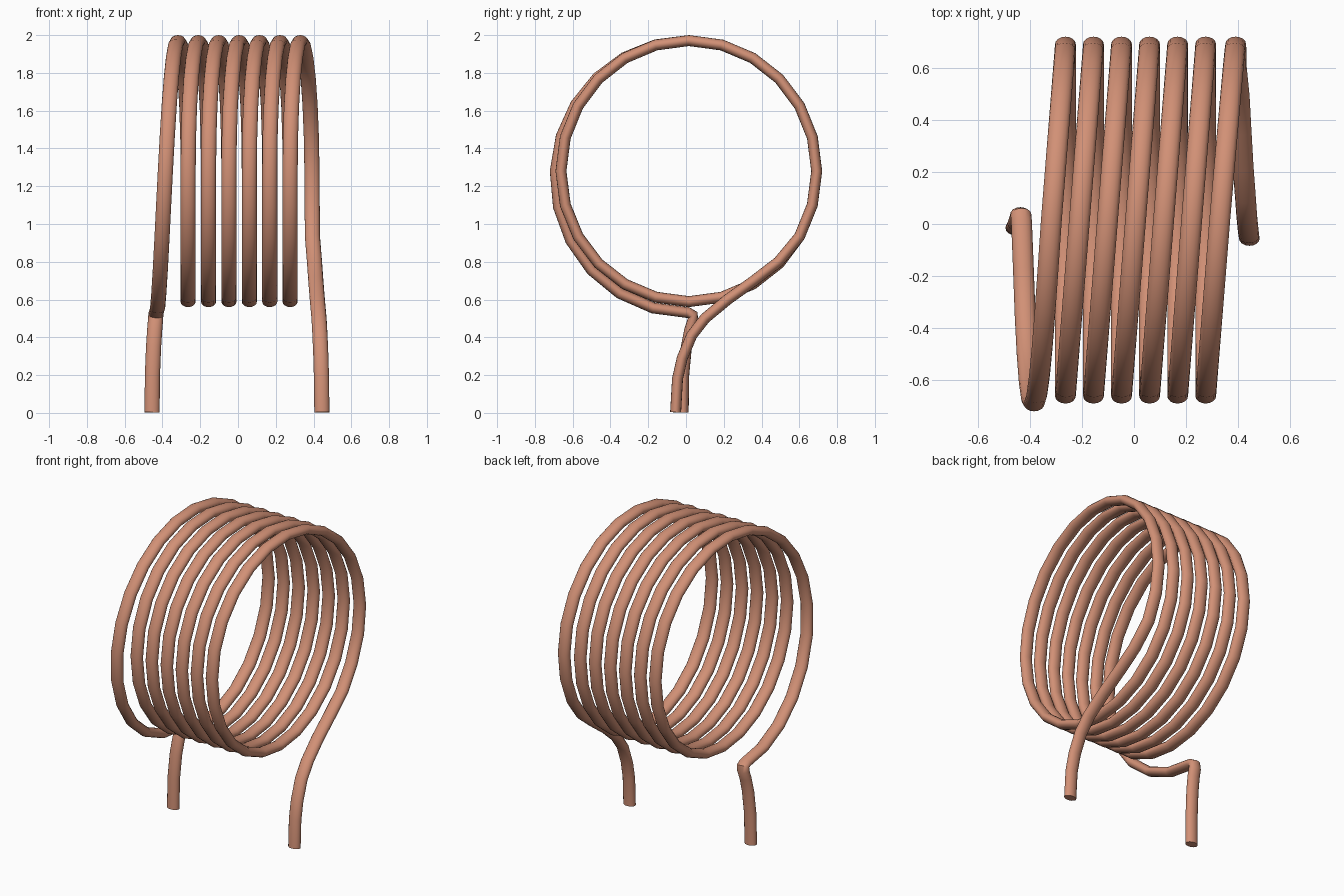
import bpy, bmesh
from math import sin, cos, pi, radians
from mathutils import Vector

cube = bpy.data.objects.get("Cube")
if cube:
    bpy.data.objects.remove(cube, do_unlink=True)

copper = bpy.data.materials.new("copper")
copper.use_nodes = True
copper.diffuse_color = (0.64, 0.28, 0.18, 1)
copper.node_tree.nodes["Principled BSDF"].inputs["Base Color"].default_value = (0.64, 0.28, 0.18, 1)

TURNS, STEP, SIDES = 7, 15, 16
PITCH, FIRST_TOP = 0.108, -0.318
HALF_AXIAL, HALF_RADIAL = 0.040, 0.029


def ring_point(x, angle, extra=0.0):
    """Point on the coil circle; angle runs bottom, front, top, back."""
    a = radians(angle)
    return Vector((x, 0.015 - (0.677 + extra) * sin(a), 1.28 - (0.691 + extra) * cos(a)))


def coil_point(angle):
    turn, a = divmod(angle, 360)
    top = FIRST_TOP + PITCH * turn
    if angle < 180:                      # wider lead-in half turn
        t = angle / 180
        return ring_point(-0.43 + 0.112 * t ** 1.3, a, 0.03 * (1 + cos(pi * t)))
    if a < 90:                           # lower half stays level
        x = top - PITCH / 2
    elif a > 270:
        x = top + PITCH / 2
    else:                                # upper half crosses to the next turn
        x = top - PITCH / 2 * cos(radians(a - 90))
    if angle > 360 * (TURNS - 1) + 180:  # last half turn drifts outwards
        x += 0.01 * (a - 180) / 120
    return ring_point(x, a)


# Centre line: left leg with hook, coil, then right leg
left_leg = [(-0.455, -0.015, 0.003), (-0.453, -0.012, 0.2), (-0.447, 0.002, 0.35),
            (-0.441, 0.02, 0.44), (-0.437, 0.036, 0.49), (-0.435, 0.036, 0.518),
            (-0.433, 0.01, 0.531)]
right_leg = [(0.405, 0.49, 0.80), (0.412, 0.36, 0.70), (0.420, 0.22, 0.60),
             (0.429, 0.10, 0.50), (0.434, 0.03, 0.41), (0.439, -0.02, 0.29),
             (0.442, -0.045, 0.18), (0.444, -0.055, 0.003)]
path = [Vector(p) for p in left_leg]
path += [coil_point(a) for a in range(STEP, 360 * (TURNS - 1) + 301, STEP)]
path += [Vector(p) for p in right_leg]

# Sweep an oval section along the centre line
bm = bmesh.new()
rings = []
for i, p in enumerate(path):
    before = (p - path[i - 1]).normalized() if i else Vector()
    after = (path[i + 1] - p).normalized() if i < len(path) - 1 else Vector()
    tangent = (before + after).normalized()
    side = Vector((1, 0, 0))
    side = (side - tangent * side.dot(tangent)).normalized()
    radial = tangent.cross(side)
    rings.append([bm.verts.new(p + side * HALF_AXIAL * cos(2 * pi * k / SIDES)
                               + radial * HALF_RADIAL * sin(2 * pi * k / SIDES))
                  for k in range(SIDES)])
for r, s in zip(rings, rings[1:]):
    for k in range(SIDES):
        n = (k + 1) % SIDES
        bm.faces.new((r[k], r[n], s[n], s[k]))
bm.faces.new(rings[0])
bm.faces.new(rings[-1])
bmesh.ops.recalc_face_normals(bm, faces=bm.faces)

mesh = bpy.data.meshes.new("coil_tube")
bm.to_mesh(mesh)
bm.free()
mesh.materials.append(copper)
coil = bpy.data.objects.new("coil_tube", mesh)
bpy.context.collection.objects.link(coil)
bpy.ops.object.select_all(action="DESELECT")
coil.select_set(True)
bpy.context.view_layer.objects.active = coil
bpy.ops.object.shade_smooth_by_angle(angle=radians(45))
